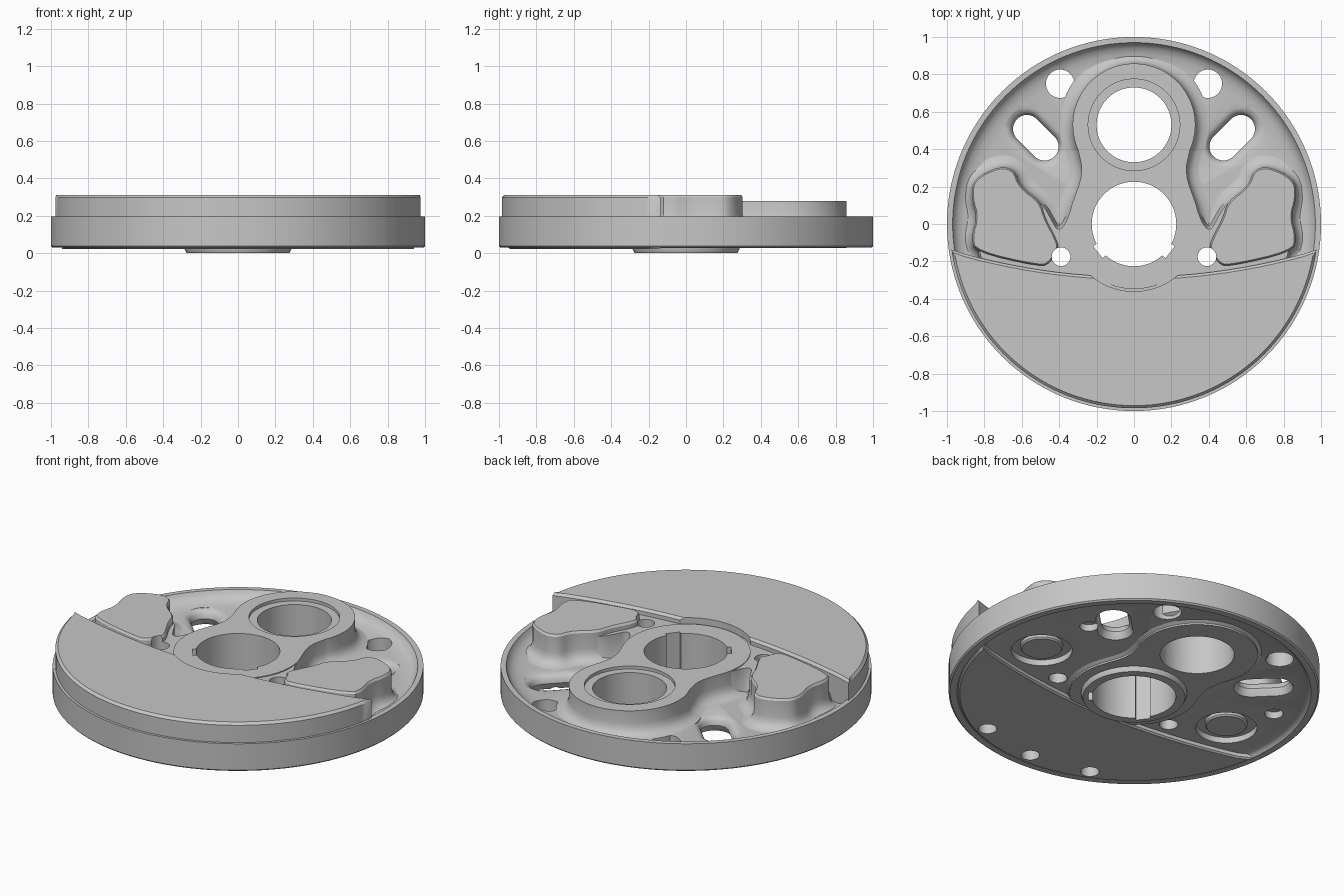
import bpy, bmesh
from math import sin, cos, radians
from mathutils import Vector

if "Cube" in bpy.data.objects:
    bpy.data.objects.remove(bpy.data.objects["Cube"])

steel = bpy.data.materials.new("plain_grey")
steel.use_nodes = True
GREY = (0.57, 0.57, 0.57, 1)
steel.diffuse_color = GREY
steel.node_tree.nodes["Principled BSDF"].inputs["Base Color"].default_value = GREY


def finish(name, bm):
    bmesh.ops.recalc_face_normals(bm, faces=bm.faces)
    mesh = bpy.data.meshes.new(name)
    bm.to_mesh(mesh)
    bm.free()
    mesh.materials.append(steel)
    obj = bpy.data.objects.new(name, mesh)
    bpy.context.collection.objects.link(obj)
    return obj


def arc(cx, cy, r, a0, a1, n):
    angles = [radians(a0 + (a1 - a0) * i / n) for i in range(n + 1)]
    return [(cx + r * cos(a), cy + r * sin(a)) for a in angles]


def circle(cx, cy, r, n=64):
    return arc(cx, cy, r, 0, 360, n)[:-1]


def soften(pts, times=2):
    """Round the corners of a closed outline."""
    for _ in range(times):
        new = []
        for i, p in enumerate(pts):
            a, b = Vector(p), Vector(pts[(i + 1) % len(pts)])
            new += [a.lerp(b, 0.25)[:], a.lerp(b, 0.75)[:]]
        pts = new
    return pts


def offset(pts, d):
    """Push a counter-clockwise outline outward."""
    out = []
    for i, p in enumerate(pts):
        t = (Vector(pts[(i + 1) % len(pts)]) - Vector(pts[i - 1])).normalized()
        out.append((p[0] + t.y * d, p[1] - t.x * d))
    return out


def loft(name, pts, levels):
    """Stack offset copies of an outline: levels are (offset, z)."""
    bm = bmesh.new()
    rings = [[bm.verts.new((x, y, z)) for x, y in offset(pts, d)] for d, z in levels]
    n = len(pts)
    for low, high in zip(rings, rings[1:]):
        for i in range(n):
            j = (i + 1) % n
            bm.faces.new((low[i], low[j], high[j], high[i]))
    bm.faces.new(rings[0][::-1])
    bm.faces.new(rings[-1])
    return finish(name, bm)


def lathe(name, profile, n=128):
    """Revolve a (radius, z) profile; zero radius closes at the axis."""
    bm = bmesh.new()
    rings = []
    for r, z in profile:
        if r == 0:
            rings.append([bm.verts.new((0, 0, z))] * n)
        else:
            rings.append([bm.verts.new((x, y, z)) for x, y in circle(0, 0, r, n)])
    for a, b in zip(rings, rings[1:]):
        for i in range(n):
            j = (i + 1) % n
            bm.faces.new(list(dict.fromkeys((a[i], a[j], b[j], b[i]))))
    return finish(name, bm)


def cut(obj, cutters):
    for c in cutters:
        mod = obj.modifiers.new("cut", "BOOLEAN")
        mod.operation, mod.solver, mod.object = "DIFFERENCE", "EXACT", c
    bpy.context.view_layer.update()
    mesh = bpy.data.meshes.new_from_object(obj.evaluated_get(bpy.context.evaluated_depsgraph_get()))
    obj.modifiers.clear()
    obj.data = mesh


def mirror(pts):
    return [(-x, y) for x, y in reversed(pts)]


# Outlines
half = arc(0, 0, 0.348, -90, 20, 24) + [(0.272, 0.27)] + arc(0, 0.53, 0.328, -25, 90, 24)
boss_line = soften(half + mirror(half)[1:-1])


def weight_line(r):
    """Segment of a disc closed by a shallow curved edge."""
    edge_x = [r * (1 - i / 12) for i in range(1, 24)]
    return arc(0, 0, r, 188, 352, 72) + [(x, -0.283 + 0.15 * x * x) for x in edge_x]


pad_pts = [(0.50, -0.23), (0.85, -0.15), (0.87, -0.07), (0.84, 0.04), (0.87, 0.14), (0.86, 0.24),
           (0.72, 0.31), (0.64, 0.29), (0.61, 0.20), (0.50, 0.12), (0.475, 0.03), (0.42, -0.07),
           (0.40, -0.13), (0.45, -0.21)]
shoulder_pts = [(0, -0.35), (0.60, -0.27), (0.84, -0.20), (0.80, -0.06), (0.60, 0.16), (0.49, 0.11),
                (0.44, 0.02), (0.41, -0.035), (0.37, -0.01), (0.33, 0.10), (0.22, 0.2)]

# Dished disc: rim, web and filleted inner edges
disc = lathe("rim_and_web", [
    (0, 0.05), (0.93, 0.05), (0.945, 0.043), (0.955, 0.03), (0.992, 0.03), (1, 0.038),
    (1, 0.195), (0.97, 0.195), (0.96, 0.175), (0.94, 0.157), (0.91, 0.145), (0.86, 0.137), (0, 0.137)])

# Central boss carrying both bores
FILLET = [(0.07, 0.136), (0.04, 0.142), (0.018, 0.157), (0.006, 0.178), (0, 0.205)]
boss = loft("twin_bore_boss", boss_line, [(0, 0.028), (0, 0.038), (0.02, 0.051), (0.07, 0.08)]
            + FILLET + [(0, 0.28)])
hub = lathe("lower_hub_ring", [(0, 0.06), (0.285, 0.06), (0.285, 0.02), (0.275, 0), (0, 0)])

# Counterweight, upper and lower halves
weight = loft("counterweight", weight_line(0.985), [(0, 0.12), (0, 0.298), (-0.014, 0.312)])
lower_weight = loft("lower_counterweight", weight_line(0.95), [(-0.01, 0.022), (0, 0.03), (0, 0.125)])

# Shoulder joining boss, pads and counterweight
shoulder = loft("shoulder", soften(shoulder_pts + mirror(shoulder_pts)[:-1]),
                [(0.02, 0.12), (0.015, 0.15), (0, 0.19), (0, 0.275)])

# Raised pads
pads = [loft(name, soften(pts), FILLET + [(0, 0.30), (-0.008, 0.312)])
        for name, pts in (("left_pad", pad_pts), ("right_pad", mirror(pad_pts)))]

# Cutters
THROUGH = [(0, -0.1), (0, 0.5)]
hub_bore = loft("hub_bore_cutter", circle(0, 0, 0.226, 96), THROUGH)
keys = []
for a in (radians(218), radians(322)):
    u, v = Vector((cos(a), sin(a))), Vector((-sin(a), cos(a)))
    box = [u * 0.1 - v * 0.04, u * 0.245 - v * 0.04, u * 0.245 + v * 0.04, u * 0.1 + v * 0.04]
    keys.append(loft("keyway_cutter", [p[:] for p in box], THROUGH))
pin_bore = loft("pin_bore_cutter", circle(0, 0.53, 0.2, 96), THROUGH)
pin_step = loft("pin_step_cutter", circle(0, 0.53, 0.245, 96), [(0, 0.262), (0, 0.5)])
clearance = loft("clearance_cutter", circle(0, 0, 0.36, 96), [(0, 0.27), (0, 0.5)])
web_holes, small_holes, pad_rings = [], [], []
slot_line = arc(0.572, 0.508, 0.075, -45, 135, 16) + arc(0.478, 0.414, 0.075, 135, 315, 16)
for sx in (1, -1):
    web_holes.append(loft("round_hole_cutter", circle(sx * 0.395, 0.75, 0.076, 48), THROUGH))
    slot = slot_line if sx > 0 else mirror(slot_line)
    web_holes.append(loft("slot_cutter", slot, [
        (0.02, -0.1), (0.02, 0.05), (0.008, 0.07), (0, 0.09), (0.006, 0.115), (0.02, 0.13), (0.04, 0.138),
        (0.04, 0.3)]))
    small_holes.append(loft("small_hole_cutter", circle(sx * 0.39, -0.175, 0.05, 32), THROUGH))
    # ringed recess under each pad
    web_holes.append(loft("pad_recess_cutter", circle(sx * 0.65, 0, 0.165, 48), [(0, -0.1), (0, 0.085)]))
    pad_rings.append(loft("left_pad_boss" if sx > 0 else "right_pad_boss", circle(sx * 0.65, 0, 0.115, 48),
                          [(-0.03, 0.06), (-0.008, 0.06), (0, 0.068), (0, 0.1)]))
blind = [loft("blind_hole_cutter", circle(x, y, 0.05, 32), [(0, -0.1), (0, 0.09)])
         for x, y in ((0, -0.87), (0.36, -0.80), (-0.36, -0.80), (0.62, 0.36), (-0.75, 0.28))]

# Cut every part
bores = [hub_bore, pin_bore] + keys
cut(disc, bores + web_holes + small_holes + blind)
cut(boss, bores + [pin_step] + small_holes)
cut(hub, [hub_bore] + keys)
cut(weight, [clearance])
cut(lower_weight, blind)
cut(shoulder, [hub_bore] + keys + small_holes)
for p in pads:
    cut(p, small_holes)
for c in bores + [pin_step, clearance] + web_holes + small_holes + blind:
    bpy.data.objects.remove(c)

# Smooth shading with crisp edges
bpy.ops.object.select_all(action="DESELECT")
for p in [disc, boss, hub, weight, lower_weight, shoulder] + pads + pad_rings:
    p.select_set(True)
bpy.context.view_layer.objects.active = disc
bpy.ops.object.shade_smooth_by_angle(angle=radians(32))
